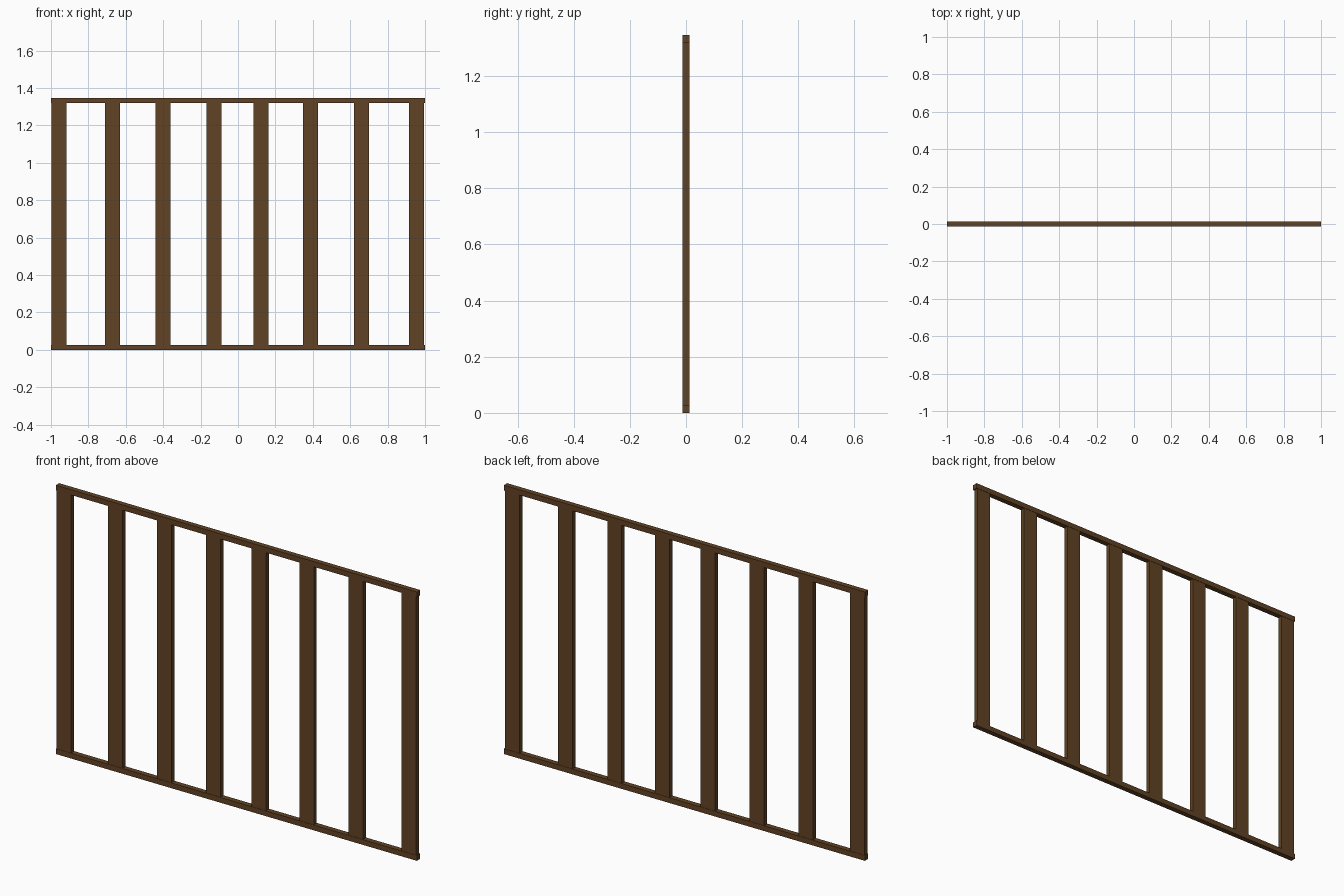
import bpy

if "Cube" in bpy.data.objects:
    bpy.data.objects.remove(bpy.data.objects["Cube"])

wood = bpy.data.materials.new("brown_wood")
wood.diffuse_color = (0.12, 0.055, 0.018, 1)
wood.use_nodes = True
wood.node_tree.nodes["Principled BSDF"].inputs["Base Color"].default_value = wood.diffuse_color

HEIGHT = 1.346
RAIL = 0.0265        # square rail section
SLAT_W, SLAT_D = 0.08, 0.0235


def box(name, centre, size):
    bpy.ops.mesh.primitive_cube_add(size=1, location=centre)
    ob = bpy.context.object
    ob.name = name
    ob.scale = size
    bpy.ops.object.transform_apply(location=False, rotation=False, scale=True)
    ob.data.materials.append(wood)
    return ob


# Bottom and top rails
box("bottom_rail", (0, 0, RAIL / 2), (2, RAIL, RAIL))
box("top_rail", (0, 0, HEIGHT - RAIL / 2), (2, RAIL, RAIL))

# Unevenly spaced upright slats between the rails
for i, x in enumerate((-0.957, -0.671, -0.401, -0.129, 0.123, 0.388, 0.66, 0.954)):
    box(f"slat_{i + 1}", (x, 0, HEIGHT / 2), (SLAT_W, SLAT_D, HEIGHT - 2 * RAIL))
